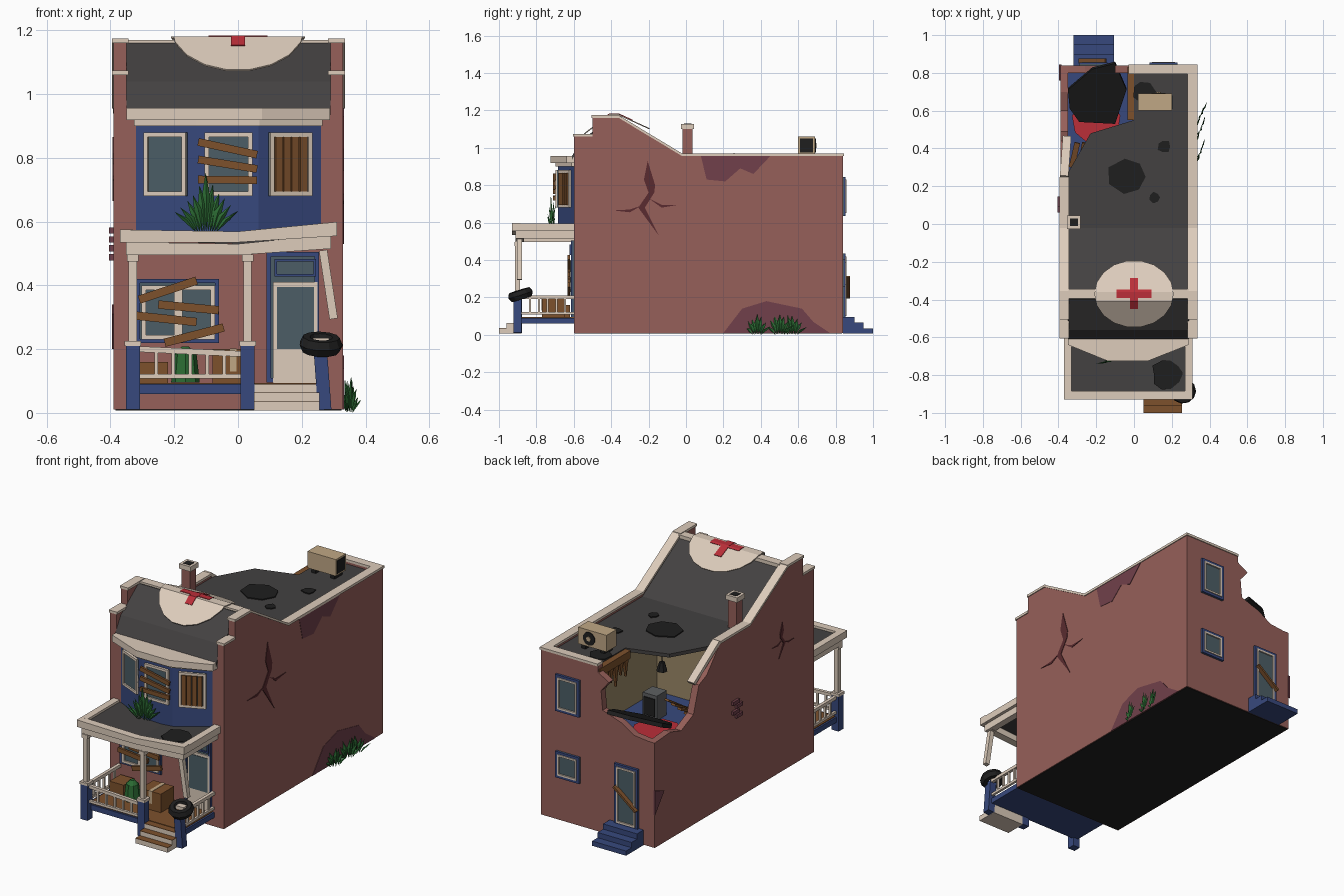
import bpy, bmesh, math, random
from mathutils import Vector, Matrix

if "Cube" in bpy.data.objects:
    bpy.data.objects.remove(bpy.data.objects["Cube"])
random.seed(4)

def mat(name, hexa):
    m = bpy.data.materials.new(name)
    rgb = [(int(hexa[i:i + 2], 16) / 255) ** 2.2 for i in (0, 2, 4)]
    m.diffuse_color = (*rgb, 1)
    m.use_nodes = True
    m.node_tree.nodes["Principled BSDF"].inputs["Base Color"].default_value = m.diffuse_color
    return m

BRICK, BLUE, CREAM = mat("brick", "95605A"), mat("blue", "3A4A7C"), mat("cream", "DCCBBA")
ROOF, HOLE, WOOD = mat("roofing", "454343"), mat("dark", "242424"), mat("wood", "7C5230")
GLASS, RED, GREEN = mat("glass", "4D5E66"), mat("red", "B9323B"), mat("green", "2F6A36")
STAIN, CRACK, BEIGE = mat("stain", "70424C"), mat("crack", "5A2F33"), mat("beige", "9A8868")
TAN, GREY = mat("tan", "BFA684"), mat("metal", "5E6062")

def finish(name, bm, m, M=None):
    bmesh.ops.recalc_face_normals(bm, faces=bm.faces)
    if M: bm.transform(M)
    me = bpy.data.meshes.new(name)
    bm.to_mesh(me); bm.free()
    me.materials.append(m)
    ob = bpy.data.objects.new(name, me)
    bpy.context.collection.objects.link(ob)
    return ob

def solid(name, pts, vec, m, M=None):
    bm = bmesh.new()
    f = bm.faces.new([bm.verts.new(p) for p in pts])
    ext = bmesh.ops.extrude_face_region(bm, geom=[f], use_keep_orig=True)
    bmesh.ops.translate(bm, vec=vec, verts=[v for v in ext["geom"] if isinstance(v, bmesh.types.BMVert)])
    return finish(name, bm, m, M)

def prism(name, axis, pts, a, b, m, M=None):
    k = "xyz".index(axis)
    P = [list(p[:k]) + [a] + list(p[k:]) for p in pts]
    return solid(name, P, Vector([b - a if i == k else 0 for i in range(3)]), m, M)

def box(name, x0, x1, y0, y1, z0, z1, m, M=None):
    return prism(name, "z", [(x0, y0), (x1, y0), (x1, y1), (x0, y1)], z0, z1, m, M)

def beam(name, p, q, w, t, m):
    p, q = Vector(p), Vector(q)
    d = q - p
    M = Matrix.Translation(p) @ d.to_track_quat("Z", "Y").to_matrix().to_4x4()
    return box(name, -w / 2, w / 2, -t / 2, t / 2, 0, d.length, m, M)

def cone(name, loc, r1, r2, h, n, m, R=Matrix()):
    bm = bmesh.new()
    bmesh.ops.create_cone(bm, cap_ends=True, segments=n, radius1=r1, radius2=r2, depth=h)
    return finish(name, bm, m, Matrix.Translation(loc) @ R)

def blob(name, x, y, z, r, n, m):
    pts = [(x + r * random.uniform(.75, 1.1) * math.cos(6.283 * i / n),
            y + r * random.uniform(.75, 1.1) * math.sin(6.283 * i / n)) for i in range(n)]
    prism(name, "z", pts, z, z + .006, m)

def window(name, x, y, z, w, h, ang, frame=CREAM, t=.014, glass=GLASS):
    M = Matrix.Translation((x, y, z)) @ Matrix.Rotation(ang, 4, "Z")
    a, b = w / 2, h / 2
    box(name + "_glass", -a, a, -.006, .01, -b, b, glass, M)
    for s in (-1, 1):
        u, v = sorted((s * a, s * (a - t))), sorted((s * b, s * (b - t)))
        box(name + "_jamb", *u, -.014, .01, -b, b, frame, M)
        box(name + "_rail", -a + t, a - t, -.014, .01, *v, frame, M)
    return M

def plant(name, x, y, z, dx, dy, h, n):
    bm = bmesh.new()
    for i in range(n):
        s = 2 * i / (n - 1) - 1
        base = Vector((x + .3 * s * dx, y + .3 * s * dy, z))
        hh = h * (1 - .6 * abs(s)) * random.uniform(.8, 1)
        j = random.uniform(-.02, .02)
        tip = Vector((x + s * dx + j * dy * 5, y + s * dy + j * dx * 5, z + hh))
        mid = base.lerp(tip, .45) + Vector((0, 0, .15 * hh))
        side = Vector((dx, dy, 0)).normalized() * .013
        v = [bm.verts.new(p) for p in (base, mid - side, tip, mid + side, mid + Vector((side.y, -side.x, 0)) * .5)]
        for f in ((0, 4, 1), (1, 4, 2), (2, 4, 3), (3, 4, 0), (0, 1, 2, 3)): bm.faces.new([v[k] for k in f])
    finish(name, bm, GREEN)

# Brick shell with broken rear left corner
B = .01
gable = [(.25, .955), (-.02, .955), (-.36, 1.16), (-.5, 1.16), (-.5, 1.06), (-.6, 1.06)]
prism("right_wall", "x", [(-.6, B), (.84, B), (.84, .955)] + gable[1:], .29, .33, BRICK)
prism("left_wall", "x", [(-.6, B), (.84, B), (.84, .61), (.7, .62), (.6, .59), (.49, .64), (.44, .79), (.37, .82)] + gable, -.39, -.35, BRICK)
prism("back_wall", "y", [(-.35, B), (.29, B), (.29, .955), (-.03, .955), (-.03, .92), (-.1, .88), (-.05, .82),
                         (-.06, .71), (-.18, .67), (-.26, .62), (-.35, .61)], .8, .84, BRICK)
box("front_wall", -.35, .29, -.6, -.56, B, .96, BRICK)
box("ground_slab", -.385, .325, -.595, .835, B - .002, .03, HOLE)
# Coping stones
for x0, x1, end in ((.283, .335, .845), (-.395, -.343, .25)):
    for p, q in (((-.605, 1.06), (-.5, 1.06)), ((-.505, 1.16), (-.355, 1.16)), ((-.36, 1.16), (-.02, .955)), ((-.02, .955), (end, .955))):
        prism("coping", "x", [p, q, (q[0], q[1] + .014), (p[0], p[1] + .014)], x0, x1, CREAM)
box("back_coping", -.03, .29, .795, .845, .955, .969, CREAM)
beam("fallen_coping", (-.37, .25, .965), (-.355, .46, .8), .045, .02, CREAM)
box("ridge_coping", -.35, .29, -.395, -.345, 1.15, 1.17, CREAM)
# Roof surfaces
prof = [(-.61, .955), (-.56, 1.04), (-.4, 1.16), (-.36, 1.155), (-.02, .94)]
prism("sloped_roof", "x", prof + [(y, z - .02) for y, z in prof[::-1]], -.35, .29, ROOF)
prism("flat_roof", "z", [(-.35, -.03), (.29, -.03), (.29, .8), (0, .8), (0, .55), (-.23, .48), (-.35, .27)], .92, .94, ROOF)
for x, y, r in ((-.03, .25, .11), (.16, .41, .038), (.11, .14, .03), (.05, .7, .07)):
    blob("roof_hole", x, y, .94, r, 7, HOLE)

def drape(name, pts, lift, m):
    # flat outline creased over the ridge
    keys = [(-.56, 1.058), (-.41, 1.172), (-.36, 1.172), (-.18, 1.09)]
    bm = bmesh.new()
    bm.faces.new([bm.verts.new((x, y, 0)) for x, y in pts])
    for y in (-.41, -.36):
        bmesh.ops.bisect_plane(bm, geom=bm.faces[:] + bm.edges[:] + bm.verts[:], plane_co=(0, y, 0), plane_no=(0, 1, 0))
    for v in bm.verts:
        for (a, za), (b, zb) in zip(keys, keys[1:]):
            if a <= v.co.y <= b + 1e-5:
                v.co.z = za + (zb - za) * (v.co.y - a) / (b - a) + lift
                break
    mod = finish(name, bm, m).modifiers.new("thick", "SOLIDIFY")
    mod.thickness = .006
drape("roof_disc", [(.21 * math.cos(math.pi * i / 9), -.37 + .178 * math.sin(math.pi * i / 9)) for i in range(18)], .008, CREAM)
drape("disc_bar_across", [(-.092, -.393), (.092, -.393), (.092, -.348), (-.092, -.348)], .011, RED)
drape("disc_bar_along", [(-.022, -.45), (.022, -.45), (.022, -.285), (-.022, -.285)], .012, RED)
# Chimney and cooling unit
box("chimney", -.345, -.29, -.018, .036, .93, 1.1, BRICK)
box("chimney_cap", -.355, -.282, -.026, .044, 1.1, 1.128, CREAM)
box("chimney_flue", -.34, -.297, -.011, .029, 1.12, 1.13, HOLE)
box("cooling_unit", .02, .2, .6, .69, .965, 1.06, TAN)
box("cooling_vent", .195, .203, .61, .68, .975, 1.05, HOLE)
cone("cooling_fan", (.13, .69, 1.012), .038, .038, .008, 10, HOLE, Matrix.Rotation(math.pi / 2, 4, "X"))
cone("fan_hub", (.13, .694, 1.012), .014, .014, .008, 8, TAN, Matrix.Rotation(math.pi / 2, 4, "X"))
for x in (.04, .16): box("unit_foot", x, x + .025, .61, .68, .94, .965, HOLE)
# Exposed room
box("upper_floor", -.35, .29, -.56, .8, .5, .52, BLUE)
box("room_side_wall", .08, .1, .15, .8, .52, .92, BEIGE)
box("room_front_wall", -.35, .08, .13, .15, .52, .92, BEIGE)
cone("rug", (-.2, .55, .525), .13, .13, .01, 9, RED)
box("cabinet", -.13, -.04, .36, .45, .52, .66, GREY)
box("cabinet_door", -.12, -.05, .45, .456, .54, .64, HOLE)
cone("lamp", (-.1, .36, .79), .03, .015, .05, 7, HOLE)
beam("lamp_cord", (-.1, .36, .8), (-.1, .36, .93), .005, .005, HOLE)
box("broken_joist", -.035, 0, .55, .83, .89, .935, WOOD)
for i in range(5):
    y = .56 + i * .045
    prism("torn_lath", "x", [(y, .9), (y + .04, .9), (y + .02, .9 - random.uniform(.06, .17))], -.03, -.015, WOOD)
for i in range(4): beam("fallen_plank", (-.33 + i * .045, .3, .56), (-.3 + i * .04, .43, .6 + .015 * i), .03, .012, WOOD)
slab = [(-.35, .72), (-.34, .62), (-.29, .55), (-.1, .54), (-.04, .72), (-.1, .86), (-.22, .83)]
solid("fallen_roof_slab", [(x, y, .56 + (y - .54) * .46) for x, y in slab], Vector((0, -.01, .02)), HOLE)
# Wall damage
crack = [(-.205, .93), (-.165, .8), (-.17, .76), (-.22, .68), (-.145, .53), (-.255, .68), (-.2, .76), (-.225, .83)]
twigs = [[(-.24, .69), (-.3, .655), (-.39, .665), (-.3, .67)], [(-.2, .73), (-.13, .68), (-.04, .695), (-.13, .695)]]
for c in [crack] + twigs: prism("wall_crack", "x", c, .328, .333, CRACK)
for c in [crack] + twigs: prism("left_crack", "x", [(-.2 + .55 * y, .4 + .5 * z) for y, z in c], -.394, -.388, CRACK)
prism("top_stain", "x", [(.08, .955), (.45, .955), (.36, .86), (.29, .89), (.21, .82), (.11, .83)], .328, .332, STAIN)
prism("base_stain", "x", [(.2, B), (.77, B), (.68, .07), (.62, .14), (.43, .18), (.3, .14)], .328, .332, STAIN)
for i in range(4):
    y = .06 + .03 * (i % 2)
    box("loose_brick", -.404, -.388, y, y + .055, .478 + .028 * i, .498 + .028 * i, STAIN)
prism("corner_damage", "x", [(.845, .34), (.845, .2), (.76, .31)], -.396, -.385, STAIN)
for y in (.38, .5, .57): plant("side_plant", .35, y, 0, .03, .075, .13, 7)
# Bay window
bay = [(-.32, -.59), (-.32, -.6), (-.13, -.685), (.065, -.685), (.26, -.6), (.26, -.59)]
prism("bay", "z", bay, .55, .91, BLUE)
for s, d, z0, z1 in ((1.02, .012, .9, .922), (1.1, .04, .918, .956)):
    prism("bay_cornice", "z", [(-.03 + (x + .03) * s, y - (d if y < -.595 else 0)) for x, y in bay], z0, z1, CREAM)
window("bay_window_left", -.225, -.6425, .78, .145, .2, -.42)
window("bay_window_middle", -.03, -.685, .78, .15, .2, 0)
M = window("bay_window_right", .1625, -.6425, .78, .145, .2, .42)
for i in range(4): box("window_slat", -.056 + i * .028, -.032 + i * .028, -.018, -.006, -.085, .085, WOOD, M)
for za, zb in ((.85, .81), (.795, .765), (.732, .73)): beam("bay_board", (-.125, -.705, za), (.06, -.705, zb), .012, .024, WOOD)
plant("roof_plant", -.1, -.715, .565, .1, .02, .19, 11)
# Porch roof, sagging on the right
for o, za, zb in ((0, .535, .575), (.018, .495, .536)):
    left, right, front = -.37 + o, .31 - o, -.93 + o
    top = [(left, zb), (0, zb - .006), (right, zb + .024)]
    bot = [(right, za + .02), (0, za), (left, za)]
    prism("porch_fascia_front", "y", top + bot, front, front + .045, CREAM)
    for x, e in ((left, 0), (right - .04, .02)): box("porch_fascia_side", x, x + .04, front + .04, -.6, za + e, zb + e, CREAM)
prism("porch_roof", "y", [(-.34, .562), (0, .555), (.28, .58), (.28, .55), (0, .53), (-.34, .54)], -.89, -.6, ROOF)
blob("porch_roof_hole", .17, -.79, .572, .085, 10, HOLE)
# Porch deck, posts and rails
box("porch_deck", -.34, .27, -.89, -.6, .06, .09, BLUE)
box("deck_boards", -.33, .26, -.88, -.6, .088, .094, WOOD)
for x in (-.33, .03):
    box("post_base", x - .022, x + .022, -.922, -.878, B, .21, BLUE)
    box("post_cap", x - .026, x + .026, -.926, -.874, .21, .225, CREAM)
    beam("post", (x, -.9, .22), (x, -.9, .5), .026, .026, CREAM)
    box("post_head", x - .018, x + .018, -.918, -.882, .475, .497, CREAM)
beam("leaning_base", (.272, -.9, B), (.258, -.9, .2), .042, .042, BLUE)
beam("leaning_post", (.3, -.89, .295), (.267, -.89, .51), .026, .026, CREAM)
def railing(p, q, n, sag=0):
    p, q = Vector(p), Vector(q)
    up, low, drop = Vector((0, 0, .2)), Vector((0, 0, .115)), Vector((0, 0, sag))
    beam("rail_top", p + up, q + up - drop, .018, .018, CREAM)
    beam("rail_bottom", p + low, q + low, .014, .014, CREAM)
    for i in range(1, n + 1):
        c = p.lerp(q, i / (n + 1))
        beam("baluster", c + low, c + up - drop * (i / (n + 1)), .011, .011, CREAM)
railing((-.31, -.9, 0), (.01, -.9, 0), 5, .015)
for x in (-.33, .265): railing((x, -.88, 0), (x, -.6, 0), 5)
for i in range(3):
    box("front_step", .05, .255, -1 + .04 * i, -.88, B - .002, .035 + .027 * i, CREAM)
    box("step_tread", .05, .255, -1 + .04 * i, -.96 + .04 * i, .034 + .027 * i, .037 + .027 * i, WOOD)
    box("back_step", -.32, -.105, .84, 1 - .05 * i, B - .002, .035 + .03 * i, BLUE)
# Tyre, crates and bag
bpy.ops.mesh.primitive_torus_add(major_segments=11, minor_segments=6, major_radius=.047, minor_radius=.022,
                                 location=(.26, -.885, .215), rotation=(.3, .05, 0))
tyre = bpy.context.object
tyre.name = "tyre"
tyre.scale.z = 1.25
tyre.data.materials.append(HOLE)
box("rubble", .235, .285, -.9, -.865, .215, .235, CREAM)
box("crate", -.08, .05, -.77, -.65, .094, .2, WOOD)
box("crate_tape", -.025, -.005, -.772, -.648, .13, .202, TAN)
box("small_crate", -.31, -.22, -.72, -.62, .094, .16, WOOD)
cone("rubbish_bag", (-.165, -.72, .14), .045, .035, .09, 8, GREEN)
cone("bag_neck", (-.165, -.72, .195), .035, .012, .025, 8, GREEN)
# Ground floor front openings
window("front_window_surround", -.19, -.6, .32, .26, .2, 0, BLUE, .012)
for x in (-.245, -.13): window("front_window", x, -.606, .315, .115, .17, 0)
for p, q in (((-.31, .355), (-.13, .415)), ((-.25, .34), (-.06, .322)), ((-.32, .305), (-.13, .285)), ((-.23, .22), (-.045, .268))):
    beam("window_board", (p[0], -.627, p[1]), (q[0], -.627, q[1]), .012, .026, WOOD)
window("door_surround", .172, -.6, .3, .165, .41, 0, BLUE, .014)
box("front_door", .11, .25, -.615, -.595, .094, .41, CREAM)
box("door_glass", .122, .238, -.618, -.6, .2, .395, GLASS)
window("transom", .18, -.608, .455, .13, .055, 0, BLUE, .008)
# Rear openings
for z, h in ((.74, .21), (.33, .15)):
    window("back_window_surround", .156, .84, z, .15, h, math.pi, BLUE, .014)
    window("back_window", .156, .844, z, .12, h - .03, math.pi, CREAM, .01)
window("back_door_surround", -.216, .84, .265, .15, .34, math.pi, BLUE, .014)
window("back_door", -.216, .844, .26, .12, .32, math.pi, CREAM, .01)
beam("door_board", (-.15, .863, .31), (-.29, .863, .2), .026, .012, WOOD)
